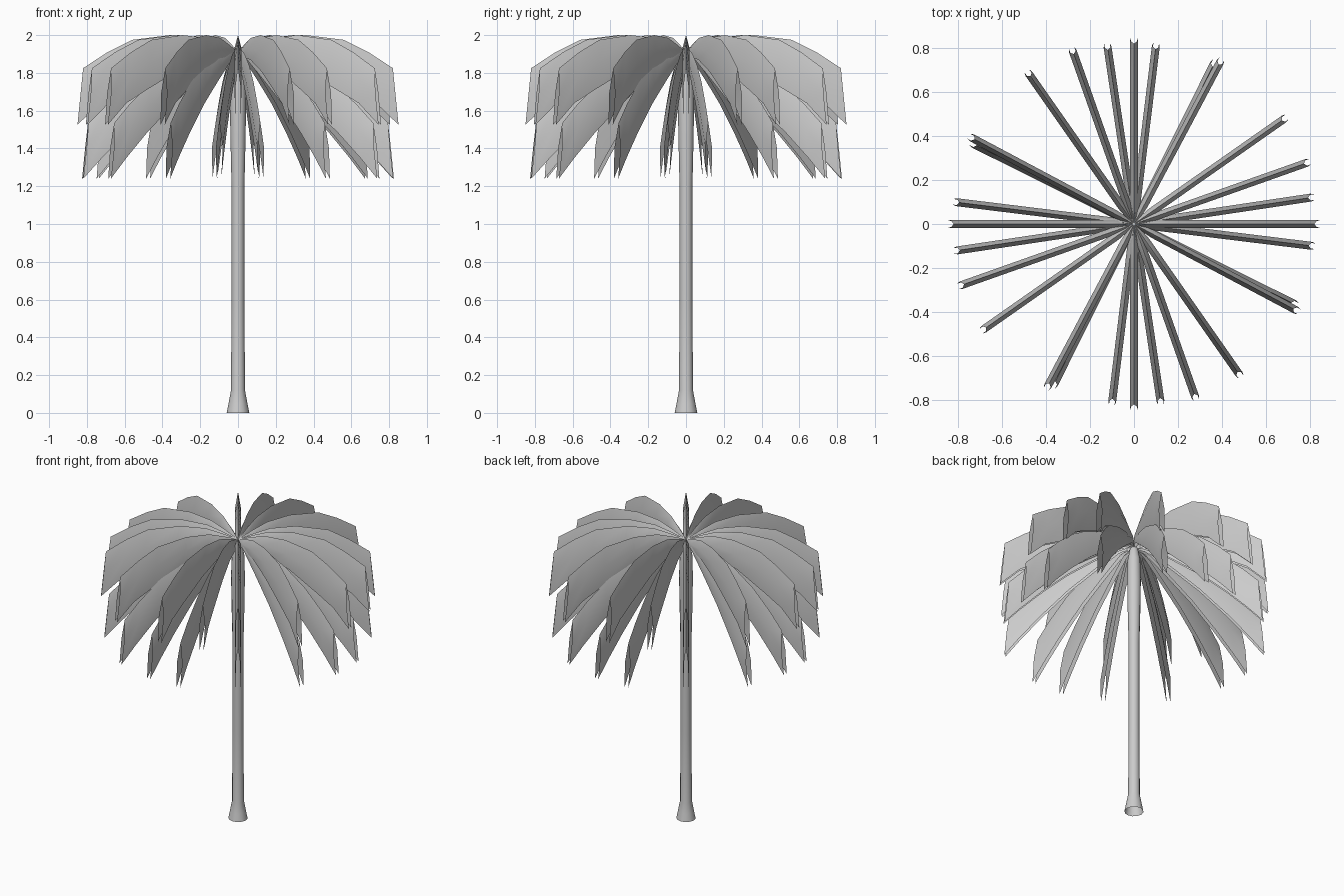
import bpy, bmesh, math

if "Cube" in bpy.data.objects:
    bpy.data.objects.remove(bpy.data.objects["Cube"])


def make_object(name, verts, faces, angle):
    mesh = bpy.data.meshes.new(name)
    mesh.from_pydata(verts, [], faces)
    bm = bmesh.new()
    bm.from_mesh(mesh)
    bmesh.ops.recalc_face_normals(bm, faces=bm.faces)
    bm.to_mesh(mesh)
    bm.free()
    ob = bpy.data.objects.new(name, mesh)
    bpy.context.collection.objects.link(ob)
    bpy.ops.object.select_all(action='DESELECT')
    ob.select_set(True)
    bpy.context.view_layer.objects.active = ob
    bpy.ops.object.shade_smooth_by_angle(angle=math.radians(angle))
    return ob


def trunk(profile, sides=12):
    verts, faces = [], []
    for r, z in profile:
        for i in range(sides):
            a = 2 * math.pi * i / sides
            verts.append((r * math.cos(a), r * math.sin(a), z))
    for k in range(len(profile) - 1):
        for i in range(sides):
            j = (i + 1) % sides
            faces.append((k * sides + i, k * sides + j, (k + 1) * sides + j, (k + 1) * sides + i))
    faces.append(tuple(range((len(profile) - 1) * sides, len(profile) * sides)))
    return make_object("trunk", verts, faces, 35)


def frond(name, stations, degrees):
    """Folded leaf: a ridge line with a blade hanging down on each side.
    Station: ridge radius, ridge height, lower edge radius, lower edge height."""
    a = math.radians(degrees)
    c, s = math.cos(a), math.sin(a)
    verts, faces = [], []
    for n, (r0, z0, r1, z1) in enumerate(stations):
        w = 0.018 if n else 0.008
        for side, t in ((-0.7, 1), (-1, 0.45), (0, 0), (1, 0.45), (0.7, 1)):
            r, z, y = r0 + (r1 - r0) * t, z0 + (z1 - z0) * t, side * w
            verts.append((r * c - y * s, r * s + y * c, z))
    for k in range(len(stations) - 1):
        for i in range(4):
            b = k * 5 + i
            faces.append((b, b + 1, b + 6, b + 5))
    return make_object(name, verts, faces, 50)


# Trunk with flared foot and swollen crown
trunk([(0.06, 0), (0.05, 0.05), (0.037, 0.12), (0.034, 0.6), (0.034, 1.2),
       (0.04, 1.45), (0.043, 1.65), (0.04, 1.8), (0.025, 1.88), (0.008, 1.92)])

# Side profiles of the two frond tiers
upper = [(0.0, 1.91, 0.0, 1.88), (0.10, 1.95, 0.09, 1.885), (0.20, 1.985, 0.23, 1.87),
         (0.36, 2.0, 0.40, 1.81), (0.56, 1.975, 0.60, 1.71), (0.69, 1.91, 0.73, 1.64),
         (0.82, 1.825, 0.85, 1.525)]
lower = [(0.0, 1.92, 0.0, 1.90), (0.10, 1.925, 0.10, 1.87), (0.24, 1.90, 0.25, 1.765),
         (0.40, 1.84, 0.42, 1.64), (0.56, 1.75, 0.60, 1.48), (0.70, 1.635, 0.73, 1.35),
         (0.80, 1.535, 0.83, 1.24)]

# Crown: one quarter of fronds repeated four times
for q in range(4):
    for i, d in enumerate((0, 19.5, 35, 62)):
        frond(f"upper_frond_{q}_{i}", upper, d + 90 * q)
    for i, d in enumerate((8.5, 35, 63.5, 83)):
        frond(f"lower_frond_{q}_{i}", lower, d + 90 * q)
